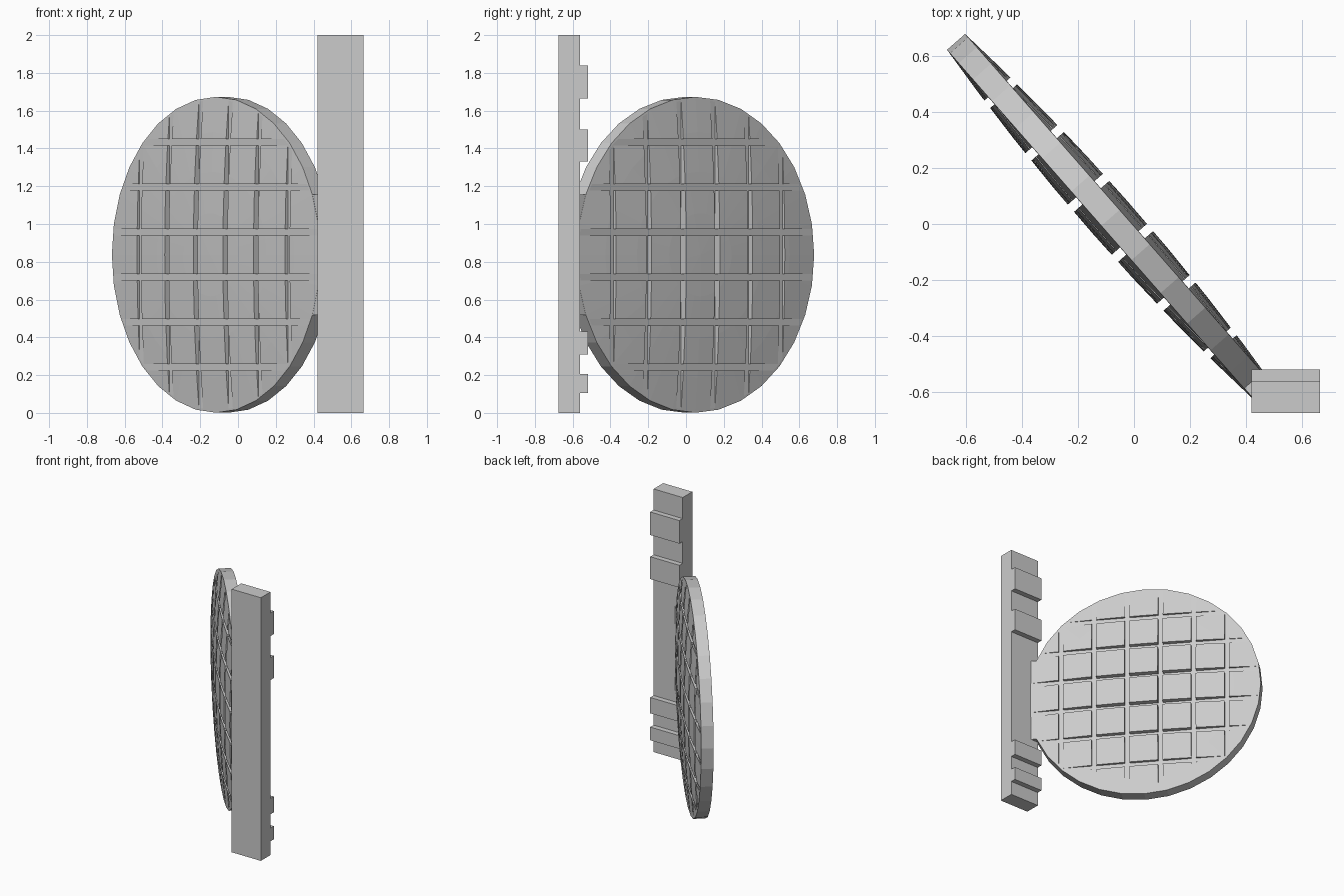
import bpy, bmesh, math
from mathutils import Matrix, Vector

if "Cube" in bpy.data.objects:
    bpy.data.objects.remove(bpy.data.objects["Cube"])

GREY = bpy.data.materials.new("plain grey")
GREY.diffuse_color = (0.6, 0.6, 0.6, 1)
GREY.use_nodes = True
GREY.node_tree.nodes["Principled BSDF"].inputs["Base Color"].default_value = GREY.diffuse_color

R, RIM, DOME = 0.836, 0.043, 0.042      # disc radius, rim half thickness, dome rise
SEG = 32
TURN = Matrix.Translation((-0.084, 0.022, 0.837)) @ Matrix.Rotation(math.atan2(-0.752, 0.66), 4, 'Z')


def finish(name, bm):
    bmesh.ops.recalc_face_normals(bm, faces=bm.faces)
    me = bpy.data.meshes.new(name)
    bm.to_mesh(me)
    bm.free()
    me.materials.append(GREY)
    ob = bpy.data.objects.new(name, me)
    bpy.context.collection.objects.link(ob)
    return ob


def add_box(bm, lo, hi):
    lo, hi = Vector(lo), Vector(hi)
    m = Matrix.Translation((lo + hi) / 2) @ Matrix.Diagonal((*(hi - lo), 1))
    bmesh.ops.create_cube(bm, size=1, matrix=m)


def box(name, lo, hi):
    bm = bmesh.new()
    add_box(bm, lo, hi)
    return finish(name, bm)


# Lens-shaped disc, revolved around its local y axis
bm = bmesh.new()
radii = [0.22, 0.44, 0.65, R]
profile = [(r, RIM + DOME * (1 - (r / R) ** 2)) for r in radii]
profile += [(r, -v) for r, v in reversed(profile)]
rings = []
for r, v in profile:
    rings.append([bm.verts.new((r * math.cos(2 * math.pi * i / SEG), v, r * math.sin(2 * math.pi * i / SEG)))
                  for i in range(SEG)])
for a, b in zip(rings, rings[1:]):
    for i in range(SEG):
        j = (i + 1) % SEG
        bm.faces.new((a[i], a[j], b[j], b[i]))
for ring, s in ((rings[0], 1), (rings[-1], -1)):
    tip = bm.verts.new((0, s * (RIM + DOME), 0))
    for i in range(SEG):
        bm.faces.new((ring[i], ring[(i + 1) % SEG], tip))
disc = finish("waffle_disc", bm)

# Flat-floored grooves on both faces: six upright, six level
STEPS = [(k - 2.5) * 0.238 for k in range(6)]
W = 0.017
for upright in (True, False):
    bm = bmesh.new()
    for c in STEPS:
        for s in (1, -1):
            v0, v1 = sorted((s * (RIM + 0.001), s * 0.2))
            if upright:
                add_box(bm, (c - W, v0, -1), (c + W, v1, 1))
            else:
                add_box(bm, (-1, v0, c - W), (1, v1, c + W))
    cutter = finish("groove_cutter", bm)
    cutter.hide_render = True
    mod = disc.modifiers.new("grooves", 'BOOLEAN')
    mod.operation = 'DIFFERENCE'
    mod.solver = 'EXACT'
    mod.object = cutter
    bpy.context.view_layer.objects.active = disc
    bpy.ops.object.modifier_apply(modifier=mod.name)
    bpy.data.objects.remove(cutter)
disc.matrix_world = TURN

# Flat tab joining the disc to the post
tab = box("joining_tab", (0.765, -RIM + 0.001, -0.32), (0.87, RIM - 0.001, 0.32))
tab.matrix_world = TURN

# Upright post with raised bands on its back
box("post", (0.42, -0.675, 0), (0.665, -0.56, 2))
for i, (z0, z1) in enumerate([(0.105, 0.205), (0.31, 0.43), (1.33, 1.50), (1.665, 1.84)]):
    box(f"post_band_{i + 1}", (0.42, -0.561, z0), (0.665, -0.52, z1))
